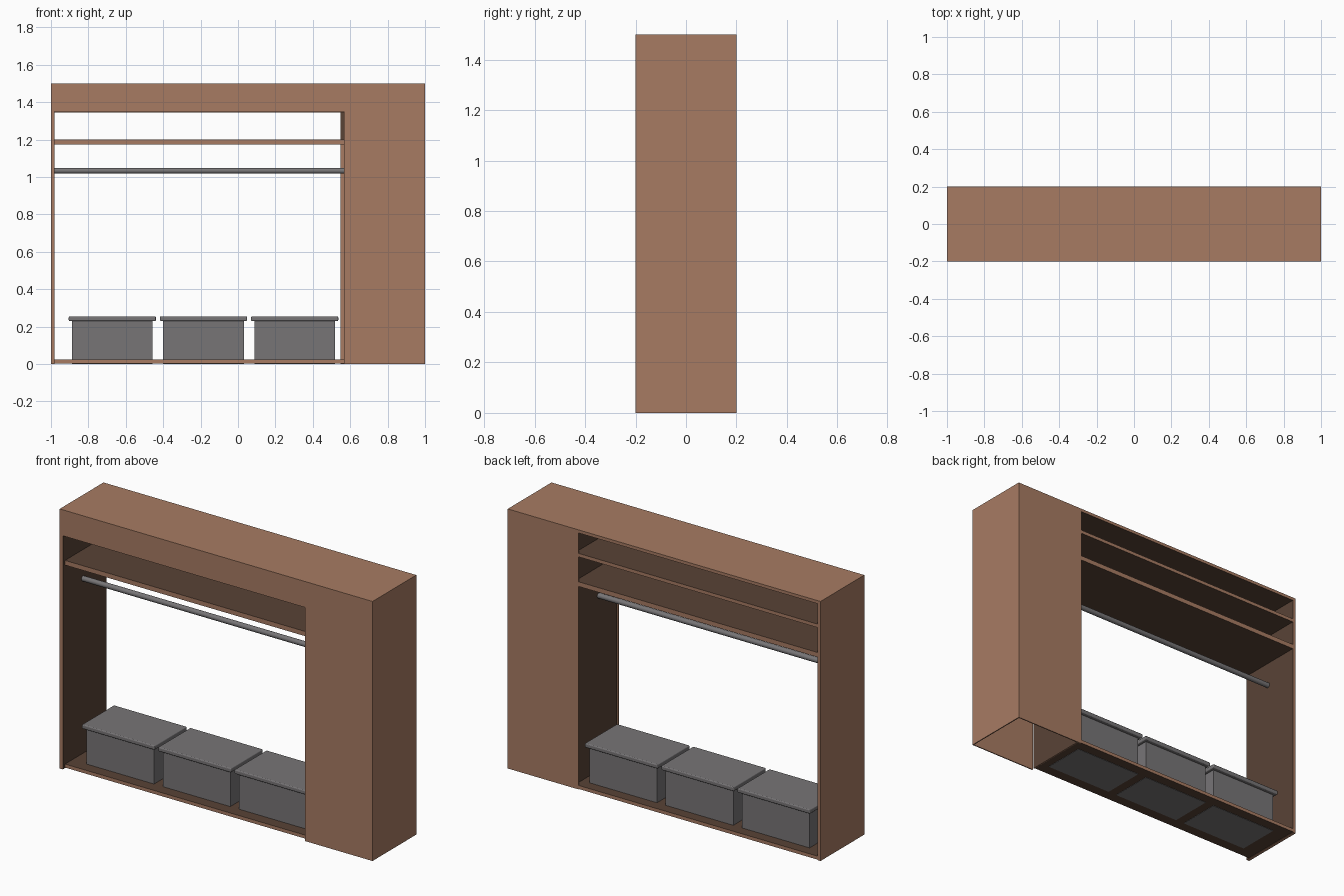
import bpy
import bmesh
import math
from mathutils import Matrix, Vector

cube = bpy.data.objects.get("Cube")
if cube:
    bpy.data.objects.remove(cube, do_unlink=True)


def material(name, colour):
    mat = bpy.data.materials.new(name)
    mat.use_nodes = True
    mat.diffuse_color = colour
    mat.node_tree.nodes["Principled BSDF"].inputs["Base Color"].default_value = colour
    return mat


wood = material("brown_wood", (0.386, 0.198, 0.124, 1))
dark_wood = material("dark_brown_lining", (0.1, 0.056, 0.037, 1))
grey = material("dark_grey", (0.185, 0.178, 0.183, 1))

# Directions of faces that carry the dark lining
UP, DOWN = Vector((0, 0, 1)), Vector((0, 0, -1))
PLUS_X, MINUS_X = Vector((1, 0, 0)), Vector((-1, 0, 0))
BACKWARD, FORWARD = Vector((0, 1, 0)), Vector((0, -1, 0))


def finish(name, bm, *mats):
    mesh = bpy.data.meshes.new(name)
    bm.to_mesh(mesh)
    bm.free()
    for mat in mats:
        mesh.materials.append(mat)
    obj = bpy.data.objects.new(name, mesh)
    bpy.context.collection.objects.link(obj)
    return obj


def box(name, x, y, z, lined=(), mats=(wood, dark_wood)):
    """Box between (low, high) pairs; faces in the lined directions are dark."""
    bm = bmesh.new()
    bmesh.ops.create_cube(bm, size=1)
    for face in bm.faces:
        face.normal_update()
        face.material_index = int(any(face.normal.dot(d) > 0.9 for d in lined))
    for v in bm.verts:
        v.co = [(lo + hi) / 2 + c * (hi - lo) for c, (lo, hi) in zip(v.co, (x, y, z))]
    return finish(name, bm, *mats)


FRONT, BACK = -0.2, 0.2
INNER = -0.18            # recessed front of the inner unit
TOP, VALANCE = 1.5, 1.35
CEILING = TOP - 0.018
SKIN = 0.006             # thin cladding
LEFT, DIVIDER = -0.98, 0.568
depth = (INNER, BACK)
bay = (LEFT, DIVIDER)

# Outer cladding, with the tall column left open underneath
box("top_panel", (-1, 1), (FRONT, BACK), (CEILING, TOP), [DOWN])
box("end_panel", (-1, LEFT), (FRONT, BACK), (0, CEILING), [PLUS_X])
box("column_side", (1 - SKIN, 1), (FRONT, BACK), (0, CEILING))
box("column_front", (DIVIDER, 1 - SKIN), (FRONT, FRONT + SKIN), (0, CEILING))
box("column_back", (0.548, 1 - SKIN), (BACK - SKIN, BACK), (0, CEILING))
box("valance", bay, (FRONT, FRONT + SKIN), (VALANCE, CEILING), [BACKWARD])

# Inner unit: dark broad faces, brown front and back edges
box("divider", (DIVIDER, DIVIDER + SKIN), (INNER, BACK - SKIN), (0, CEILING), [PLUS_X, MINUS_X])
box("base", bay, depth, (0.003, 0.023), [UP, DOWN])
box("hanging_shelf", bay, depth, (1.173, 1.2), [UP, DOWN])
box("upper_shelf", bay, depth, (VALANCE - 0.006, VALANCE + 0.014), [UP, DOWN])
box("divider_return", (0.55, DIVIDER), (BACK - 0.01, BACK - SKIN), (1.2, VALANCE - 0.006),
    [FORWARD, MINUS_X])

# Clothes rail
bm = bmesh.new()
turn = Matrix.Translation(((LEFT + DIVIDER) / 2, -0.015, 1.033)) @ Matrix.Rotation(math.pi / 2, 4, "Y")
bmesh.ops.create_cone(bm, cap_ends=True, segments=24, radius1=0.015, radius2=0.015,
                      depth=DIVIDER - LEFT, matrix=turn)
rail = finish("clothes_rail", bm, grey)
for face in rail.data.polygons:
    face.use_smooth = len(face.vertices) == 4

# Storage boxes with rounded lids
for i in range(3):
    x = -0.672 + i * 0.4875
    box(f"storage_box_{i + 1}", (x - 0.216, x + 0.216), (-0.115, 0.14), (0.001, 0.235), mats=[grey])
    lid = box(f"storage_lid_{i + 1}", (x - 0.233, x + 0.233), (-0.135, 0.16), (0.23, 0.255), mats=[grey])
    bevel = lid.modifiers.new("rounded_edges", "BEVEL")
    bevel.width = 0.006
    bevel.segments = 3
